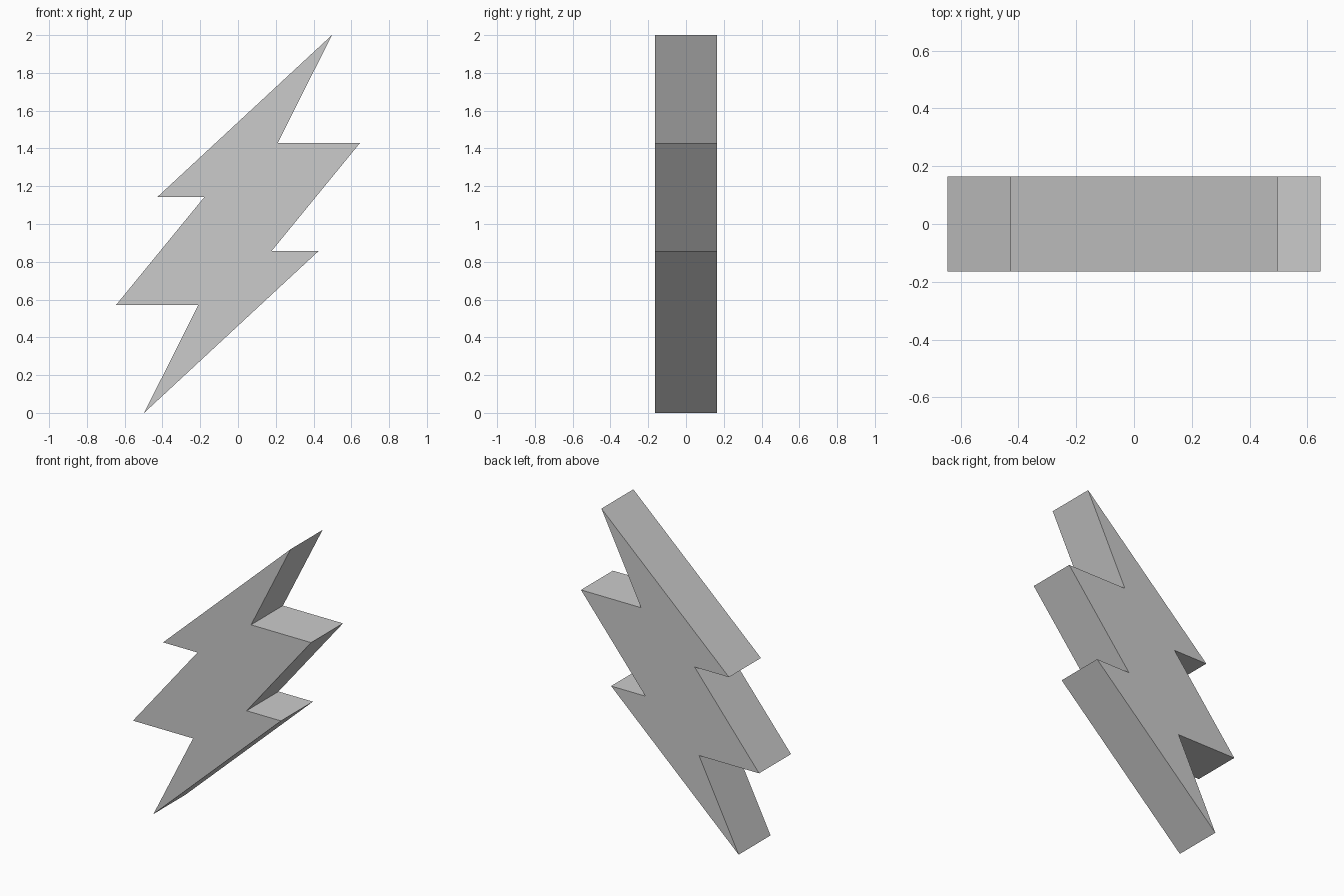
import bpy
import bmesh

cube = bpy.data.objects.get("Cube")
if cube:
    bpy.data.objects.remove(cube, do_unlink=True)

# One plain grey for the whole part
grey = bpy.data.materials.new("light_grey")
grey.use_nodes = True
colour = (0.6, 0.6, 0.6, 1)
grey.diffuse_color = colour
grey.node_tree.nodes["Principled BSDF"].inputs["Base Color"].default_value = colour

# Half of the zigzag outline; the other half is the same turned half a circle
HALF_DEPTH = 0.165
CENTRE_Z = 1.0
half = [(0.497, 2.0), (0.21, 1.428), (0.645, 1.428), (0.178, 0.857), (0.427, 0.857)]
outline = half + [(-x, 2 * CENTRE_Z - z) for x, z in half]

# Extrude the outline from front to back
bm = bmesh.new()
front = bm.faces.new([bm.verts.new((x, -HALF_DEPTH, z)) for x, z in outline])
result = bmesh.ops.extrude_face_region(bm, geom=[front], use_keep_orig=True)
back = [v for v in result["geom"] if isinstance(v, bmesh.types.BMVert)]
bmesh.ops.translate(bm, verts=back, vec=(0, 2 * HALF_DEPTH, 0))
bmesh.ops.recalc_face_normals(bm, faces=bm.faces)

mesh = bpy.data.meshes.new("lightning_bolt")
bm.to_mesh(mesh)
bm.free()
mesh.materials.append(grey)
bolt = bpy.data.objects.new("lightning_bolt", mesh)
bpy.context.collection.objects.link(bolt)
